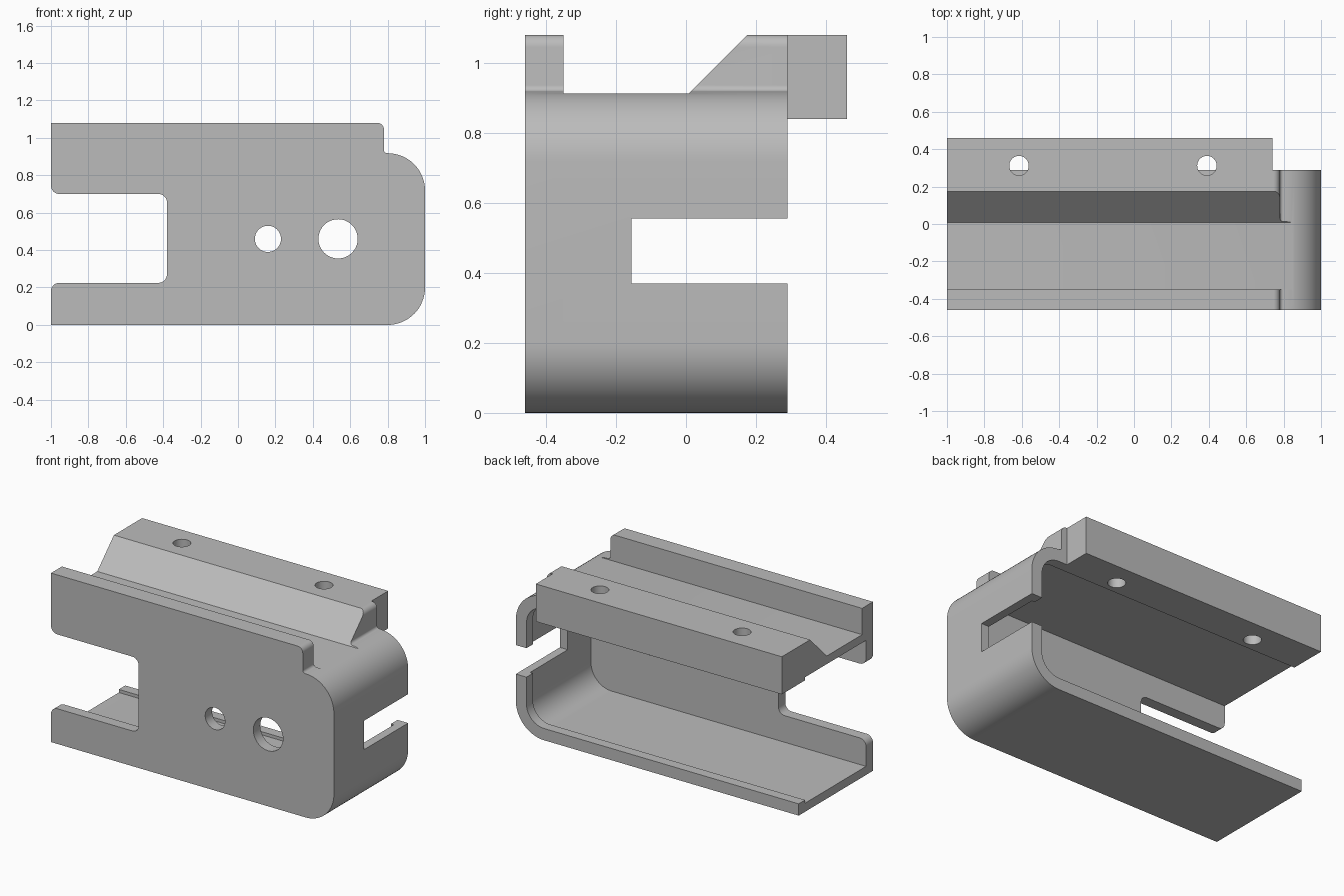
import bpy, bmesh, math
from mathutils import Vector

cube = bpy.data.objects.get("Cube")
if cube:
    bpy.data.objects.remove(cube, do_unlink=True)

grey = bpy.data.materials.new("plain grey")
grey.use_nodes = True
grey.diffuse_color = (0.5, 0.5, 0.5, 1)
grey.node_tree.nodes["Principled BSDF"].inputs["Base Color"].default_value = (0.5, 0.5, 0.5, 1)


def rounded(points):
    """Turn (u, v, radius) corners into an outline with arcs."""
    out = []
    for i, (u, v, r) in enumerate(points):
        p = Vector((u, v))
        if r == 0:
            out.append(p)
            continue
        a = (Vector(points[i - 1][:2]) - p).normalized()
        b = (Vector(points[(i + 1) % len(points)][:2]) - p).normalized()
        half = a.angle(b) / 2
        centre = p + (a + b).normalized() * r / math.sin(half)
        start = p + a * r / math.tan(half) - centre
        end = p + b * r / math.tan(half) - centre
        steps = 16 if r > 0.1 else 8
        sweep = start.angle(end)
        for k in range(steps + 1):
            t = k / steps
            out.append(centre + (start * math.sin((1 - t) * sweep)
                                 + end * math.sin(t * sweep)) / math.sin(sweep))
    return out


def extrude(name, outline, axis, low, high):
    """Extrude an outline: axis y uses (x, z), axis x uses (y, z), axis z uses (x, y)."""
    place = {"x": lambda p, d: (d, p[0], p[1]),
             "y": lambda p, d: (p[0], d, p[1]),
             "z": lambda p, d: (p[0], p[1], d)}[axis]
    bm = bmesh.new()
    ends = [[bm.verts.new(place(p, d)) for p in outline] for d in (low, high)]
    bm.faces.new(ends[0])
    bm.faces.new(ends[1])
    n = len(outline)
    for i in range(n):
        j = (i + 1) % n
        bm.faces.new((ends[0][i], ends[0][j], ends[1][j], ends[1][i]))
    bmesh.ops.recalc_face_normals(bm, faces=bm.faces)
    mesh = bpy.data.meshes.new(name)
    bm.to_mesh(mesh)
    bm.free()
    mesh.materials.append(grey)
    obj = bpy.data.objects.new(name, mesh)
    bpy.context.collection.objects.link(obj)
    return obj


def rect(u0, u1, v0, v1):
    return [(u0, v0), (u1, v0), (u1, v1), (u0, v1)]


def circle(u, v, r, n=40):
    return [(u + r * math.cos(2 * math.pi * k / n),
             v + r * math.sin(2 * math.pi * k / n)) for k in range(n)]


def combine(body, tool, operation):
    tool.hide_render = True
    mod = body.modifiers.new(tool.name, "BOOLEAN")
    mod.operation = operation
    mod.solver = "EXACT"
    mod.object = tool
    bpy.context.view_layer.objects.active = body
    bpy.ops.object.modifier_apply(modifier=mod.name)
    bpy.data.objects.remove(tool, do_unlink=True)


def cavity(name, inset, top, y0, y1):
    r = 0.2 - inset
    outline = rounded([(-1.2, inset, 0), (1 - inset, inset, r),
                       (1 - inset, top, r), (-1.2, top, 0)])
    return extrude(name, outline, "y", y0, y1)


# Housing with rounded end and rail height above it
body = extrude("housing", rounded([
    (-1, 0, 0), (1, 0, 0.2), (1, 0.918, 0.2), (0.78, 0.918, 0.018),
    (0.78, 1.08, 0.035), (-1, 1.08, 0)]), "y", -0.46, 0.29)

# Overhanging mounting block at the back
combine(body, extrude("mounting_block", rect(-1, 0.74, 0.79, 1.08), "y", 0.2, 0.46), "UNION")

# Hollow interior, leaving a thicker lip around the back rim
combine(body, cavity("lip_opening", 0.075, 0.84, -0.3, 0.7), "DIFFERENCE")
combine(body, cavity("interior", 0.055, 0.86, -0.39, 0.225), "DIFFERENCE")

# Channel between the front rail and the sloped back rail
combine(body, extrude("rail_channel", [(-0.35, 0.912), (0.007, 0.912), (0.275, 1.18),
                                       (-0.35, 1.18)], "x", -1.2, 1.2), "DIFFERENCE")

# Rounded notch in the front wall
combine(body, extrude("front_notch", rounded([
    (-1.1, 0.1, 0), (-1, 0.1, 0), (-1, 0.225, 0.045), (-0.38, 0.225, 0.045),
    (-0.38, 0.7, 0.045), (-1, 0.7, 0.045), (-1, 0.8, 0), (-1.1, 0.8, 0)]),
    "y", -0.6, -0.34), "DIFFERENCE")

# Slot in the rounded end wall
combine(body, extrude("end_slot", rect(-0.155, 0.5, 0.37, 0.555), "x", 0.8, 1.2), "DIFFERENCE")

# Holes in the front wall and through the mounting block
for x, r in ((0.16, 0.07), (0.535, 0.105)):
    combine(body, extrude("wall_hole", circle(x, 0.46, r), "y", -0.6, -0.3), "DIFFERENCE")
for x in (-0.615, 0.39):
    combine(body, extrude("block_hole", circle(x, 0.312, 0.052), "z", 0.7, 1.2), "DIFFERENCE")

# Smooth the rounded surfaces, keep the edges sharp
bpy.ops.object.select_all(action="DESELECT")
body.select_set(True)
bpy.context.view_layer.objects.active = body
bpy.ops.object.shade_smooth_by_angle(angle=math.radians(30))
